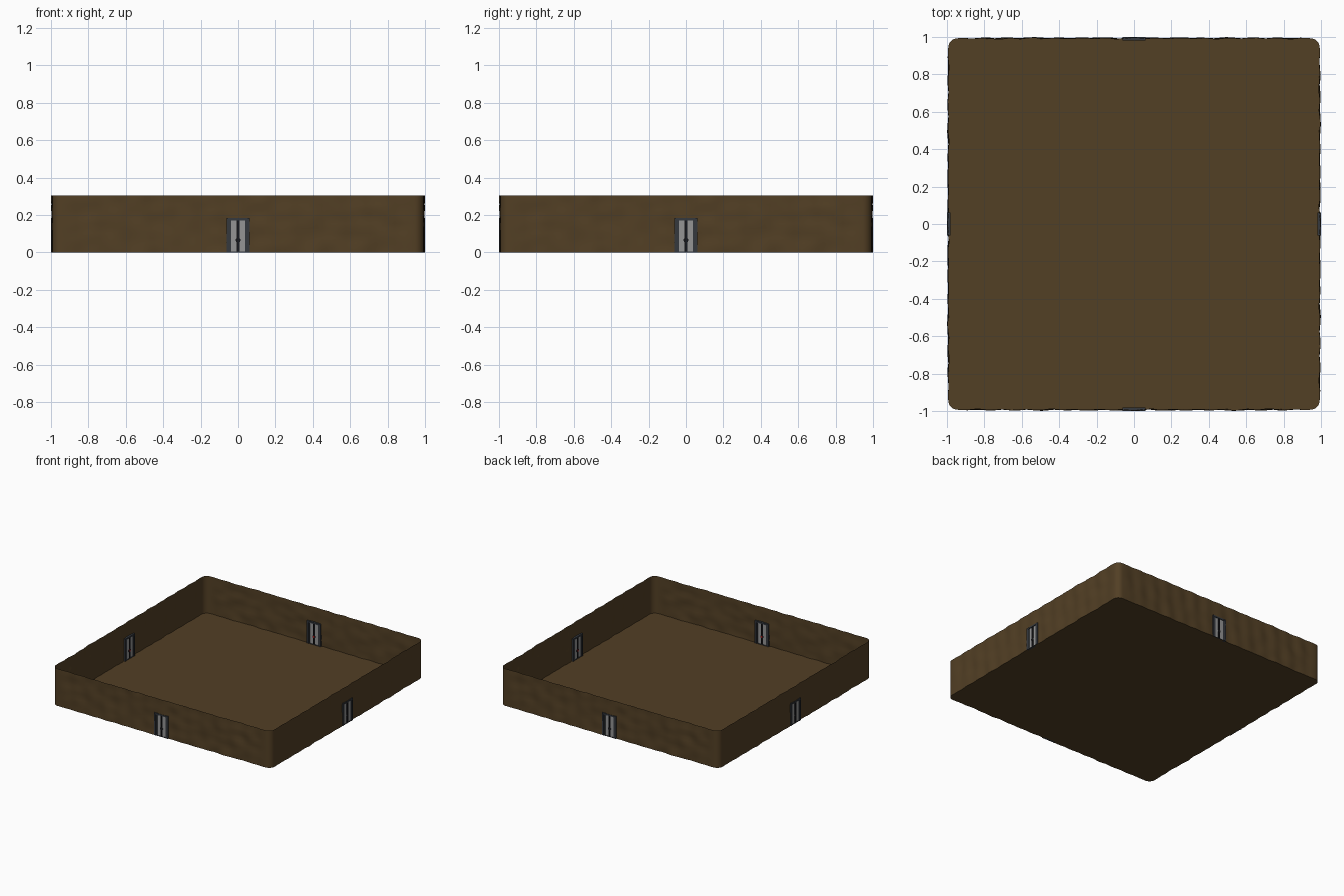
import bpy, bmesh, math
from mathutils import Matrix, Vector, noise

if "Cube" in bpy.data.objects:
    bpy.data.objects.remove(bpy.data.objects["Cube"])

H, R, OUT = 0.305, 0.05, 0.993      # wall height, corner radius, wall plane
DOOR_W, DOOR_H = 0.056, 0.18        # door opening half width, height


def material(name, rgb):
    m = bpy.data.materials.new(name)
    m.diffuse_color = (*rgb, 1)
    m.use_nodes = True
    m.node_tree.nodes["Principled BSDF"].inputs["Base Color"].default_value = m.diffuse_color
    return m


ROCK = material("brown_rock", (0.085, 0.050, 0.018))
FRAME = material("dark_steel", (0.035, 0.040, 0.048))
PANEL = material("pale_steel", (0.30, 0.30, 0.30))
BLACK = material("black", (0.008, 0.008, 0.010))
RED = material("red_light", (0.5, 0.01, 0.01))


def make_object(name, bm, mats):
    me = bpy.data.meshes.new(name)
    bm.to_mesh(me)
    bm.free()
    for m in mats:
        me.materials.append(m)
    ob = bpy.data.objects.new(name, me)
    bpy.context.collection.objects.link(ob)
    return ob


def smooth(ob, angle):
    bpy.ops.object.select_all(action='DESELECT')
    ob.select_set(True)
    bpy.context.view_layer.objects.active = ob
    bpy.ops.object.shade_smooth_by_angle(angle=math.radians(angle))


# Plan of one side: straight run with edges at the door jambs, then the corner arc
def span(a, b, n):
    return [a + (b - a) * i / n for i in range(n)]


flat = OUT - R
runs = span(-flat, -DOOR_W, 34) + span(-DOOR_W, DOOR_W, 4) + span(DOOR_W, flat, 34)
plan = [(s, -OUT, 0, -1) for s in runs]
for i in range(6):
    a = -math.pi / 2 + math.pi / 2 * i / 6
    c, s = math.cos(a), math.sin(a)
    plan.append((flat + R * c, -flat + R * s, c, s))
levels = span(0, DOOR_H, 7) + span(DOOR_H, H, 5) + [H]


def bump(x, z):
    fade = min(1, max(0, (flat - abs(x)) / 0.08))
    wave = 0.0025 * math.sin(x * 48 + 5 * z)
    return fade * (wave + 0.006 * noise.noise(Vector((x * 9, z * 16, 2.3))))


# Rough rock walls: a thin sheet going round four times, open at the doors
bm = bmesh.new()
rows = [[] for _ in levels]
door_cols = set()
for side in range(4):
    rot = Matrix.Rotation(side * math.pi / 2, 3, 'Z')
    for x, y, nx, ny in plan:
        if -DOOR_W - 1e-6 < x < DOOR_W - 1e-6:
            door_cols.add(len(rows[0]))
        for row, z in zip(rows, levels):
            d = bump(x, z)
            row.append(bm.verts.new(rot @ Vector((x + nx * d, y + ny * d, z))))
n = len(rows[0])
for k in range(len(levels) - 1):
    for i in range(n):
        if i in door_cols and levels[k] < DOOR_H - 1e-6:
            continue
        j = (i + 1) % n
        bm.faces.new((rows[k][i], rows[k][j], rows[k + 1][j], rows[k + 1][i]))
smooth(make_object("rock_walls", bm, [ROCK]), 60)

# Floor follows the foot of the walls
bm = bmesh.new()
ring = []
for side in range(4):
    rot = Matrix.Rotation(side * math.pi / 2, 3, 'Z')
    for x, y, nx, ny in plan:
        d = bump(x, 0)
        ring.append(bm.verts.new(rot @ Vector((x + nx * d, y + ny * d, 0))))
bm.faces.new(ring)
bmesh.ops.triangulate(bm, faces=bm.faces[:])
make_object("floor", bm, [ROCK])


# Sliding double doors, built at the front and turned to each side
def box(bm, x0, x1, depth, z0, z1, mat):
    g = bmesh.ops.create_cube(bm, size=1)
    m = Matrix.Translation(((x0 + x1) / 2, 0, (z0 + z1) / 2)) @ \
        Matrix.Diagonal((x1 - x0, depth, z1 - z0, 1))
    bmesh.ops.transform(bm, matrix=m, verts=g['verts'])
    for f in {f for v in g['verts'] for f in v.link_faces}:
        f.material_index = mat


def disc(bm, radius, depth, y, z, mat):
    g = bmesh.ops.create_cone(bm, cap_ends=True, segments=16, radius1=radius,
                              radius2=radius, depth=depth)
    m = Matrix.Translation((0, y, z)) @ Matrix.Rotation(math.pi / 2, 4, 'X')
    bmesh.ops.transform(bm, matrix=m, verts=g['verts'])
    for f in {f for v in g['verts'] for f in v.link_faces}:
        f.material_index = mat


for side, label in enumerate(("front", "right", "back", "left")):
    bm = bmesh.new()
    # Posts, lintel and sill
    for s in (-1, 1):
        box(bm, *sorted((s * 0.062, s * 0.049)), 0.020, 0, 0.184, 0)
    box(bm, -0.049, 0.049, 0.020, 0.172, 0.184, 0)
    box(bm, -0.049, 0.049, 0.016, 0, 0.004, 0)
    # Door leaves: dark stiles and rails round a pale panel
    for s in (-1, 1):
        box(bm, *sorted((s * 0.001, s * 0.009)), 0.012, 0.004, 0.172, 2)
        box(bm, *sorted((s * 0.038, s * 0.049)), 0.012, 0.004, 0.172, 0)
        box(bm, *sorted((s * 0.009, s * 0.038)), 0.008, 0.004, 0.172, 1)
    # Round lock, red on the room side
    disc(bm, 0.013, 0.014, 0, 0.066, 2)
    disc(bm, 0.008, 0.003, 0.0075, 0.066, 3)
    place = Matrix.Rotation(side * math.pi / 2, 4, 'Z') @ Matrix.Translation((0, -0.990, 0))
    bmesh.ops.transform(bm, matrix=place, verts=bm.verts)
    make_object(label + "_door", bm, [FRAME, PANEL, BLACK, RED])
